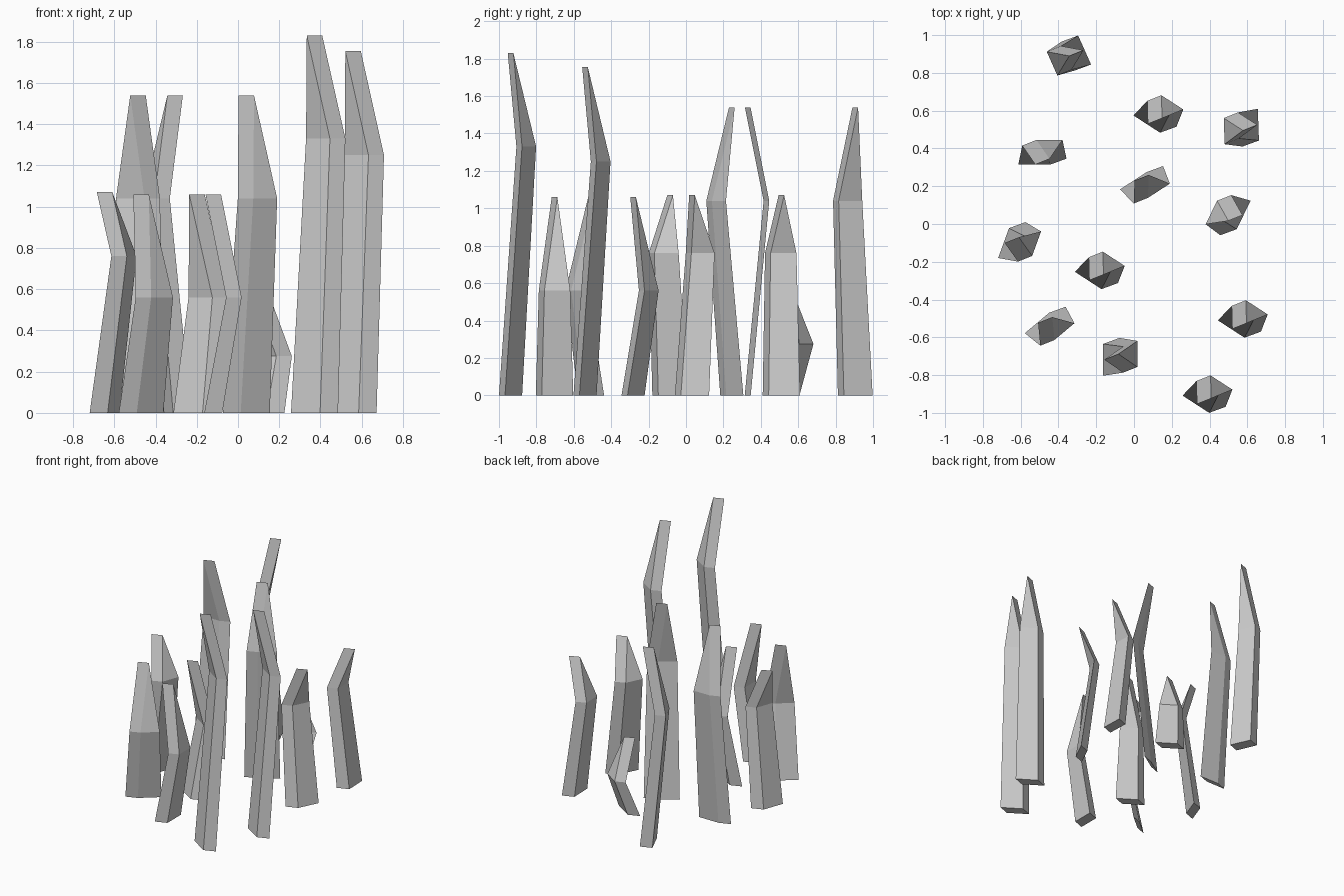
import bpy, bmesh
from math import radians, cos, sin
from mathutils import Vector

if "Cube" in bpy.data.objects:
    bpy.data.objects.remove(bpy.data.objects["Cube"])

EDGE_BASE = Vector((0.087, 0.032, 0))   # thickness edge at the root
EDGE_TOP = Vector((0.075, 0.030, 0))    # thickness edge at the bend and tip
WIDE_BASE, WIDE_MID, BOW = 0.168, 0.138, 0.10


def quad(c, e, w):
    """Four corners of a parallelogram section."""
    return [c - e/2 - w/2, c + e/2 - w/2, c + e/2 + w/2, c - e/2 + w/2]


def blade(name, x, y, bend_z, tip_z, bow_deg):
    """Bent blade: root section, bowed middle section, chisel tip."""
    a = radians(bow_deg)
    bow = Vector((cos(a), sin(a), 0))
    wide = Vector((-sin(a), cos(a), 0))
    if wide.cross(EDGE_BASE).z > 0:
        wide = -wide
    c = Vector((x, y, 0))
    bm = bmesh.new()
    root = [bm.verts.new(p) for p in quad(c, EDGE_BASE, wide * WIDE_BASE)]
    mid_c = c + bow * BOW + Vector((0, 0, bend_z))
    mid = [bm.verts.new(p) for p in quad(mid_c, EDGE_TOP, wide * WIDE_MID)]
    tip_c = c + Vector((0, 0, tip_z))
    t1 = bm.verts.new(tip_c - EDGE_TOP/2)
    t2 = bm.verts.new(tip_c + EDGE_TOP/2)
    bm.faces.new(root[::-1])
    for i in range(4):
        j = (i + 1) % 4
        bm.faces.new((root[i], root[j], mid[j], mid[i]))
    bm.faces.new((mid[0], mid[1], t2, t1))
    bm.faces.new((mid[1], mid[2], t2))
    bm.faces.new((mid[2], mid[3], t1, t2))
    bm.faces.new((mid[3], mid[0], t1))
    bmesh.ops.recalc_face_normals(bm, faces=bm.faces)
    me = bpy.data.meshes.new(name)
    bm.to_mesh(me)
    bm.free()
    bpy.context.collection.objects.link(bpy.data.objects.new(name, me))


# x, y, bend height, tip height, bow direction in degrees
BLADES = [
    (-0.305, 0.905, 1.04, 1.54, 204),
    (-0.485, 0.330, 1.04, 1.54, 90),
    (0.111, 0.545, 0.275, 0.58, 57),
    (0.615, 0.510, 0.76, 1.07, 182),
    (0.040, 0.245, 1.04, 1.54, -57),
    (0.537, 0.032, 0.76, 1.07, 154),
    (-0.647, -0.085, 0.76, 1.07, -20),
    (-0.199, -0.283, 0.56, 1.06, 57),
    (-0.470, -0.508, 0.56, 1.06, -50),
    (-0.120, -0.703, 0.56, 1.06, 0),
    (0.558, -0.540, 1.25, 1.755, 57),
    (0.371, -0.938, 1.33, 1.83, 57),
]
for i, b in enumerate(BLADES):
    blade(f"grass_blade_{i + 1}", *b)
